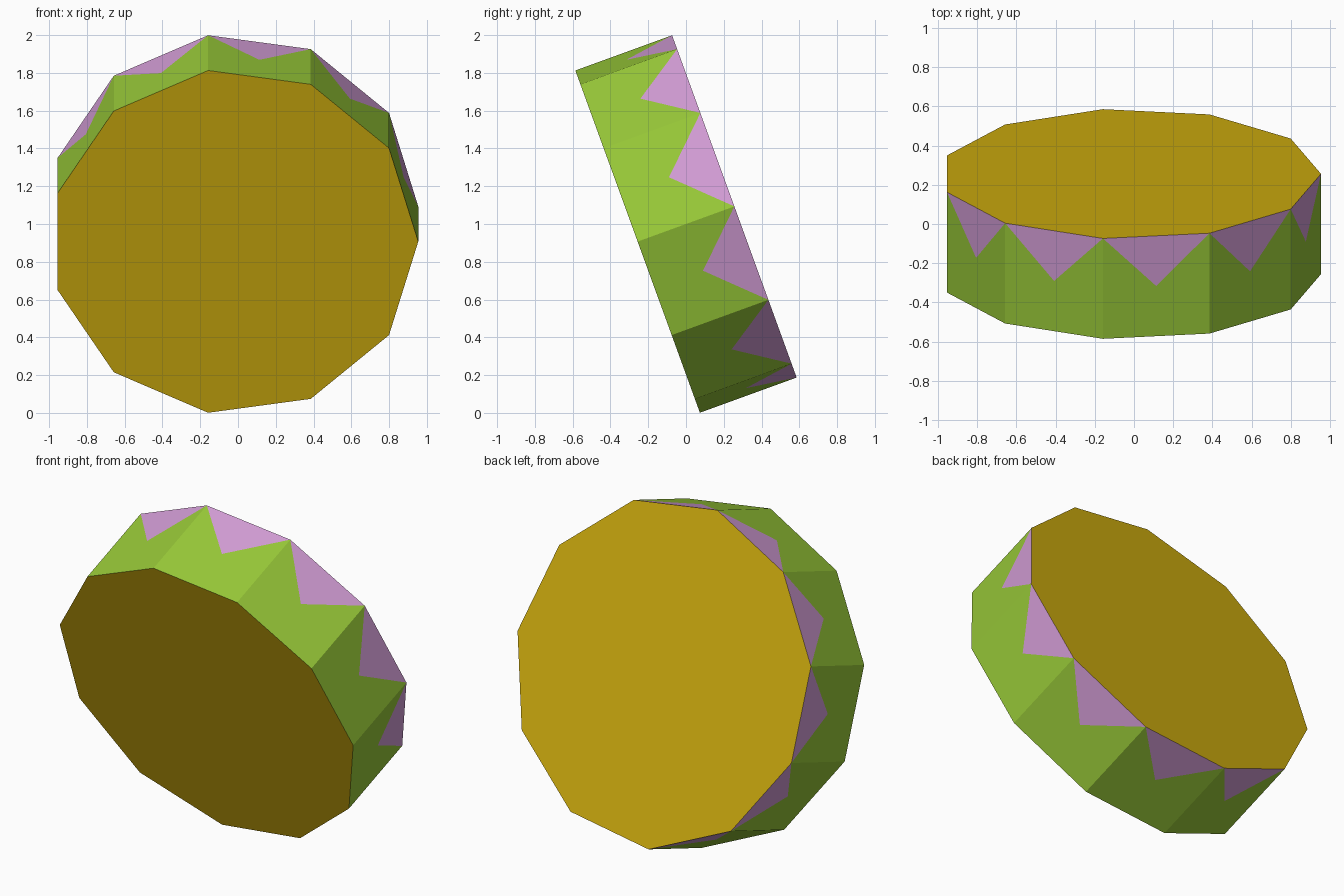
import bpy, bmesh, math
from mathutils import Matrix

if "Cube" in bpy.data.objects:
    bpy.data.objects.remove(bpy.data.objects["Cube"], do_unlink=True)

SIDES, RADIUS, DEPTH, TILT = 11, 0.974, 0.545, math.radians(20)


def srgb(*rgb):
    lin = [c / 12.92 if c <= 0.04045 else ((c + 0.055) / 1.055) ** 2.4
           for c in (v / 255 for v in rgb)]
    return (*lin, 1.0)


def material(name, colour):
    mat = bpy.data.materials.new(name)
    mat.use_nodes = True
    mat.diffuse_color = colour
    mat.node_tree.nodes["Principled BSDF"].inputs["Base Color"].default_value = colour
    return mat


GOLD, GREEN, PURPLE = range(3)
materials = [material("gold", srgb(208, 174, 14)),
             material("leaf green", srgb(152, 201, 56)),
             material("light purple", srgb(211, 157, 214))]

bm = bmesh.new()


def ring(z):
    return [bm.verts.new((RADIUS * math.cos(math.tau * k / SIDES),
                          RADIUS * math.sin(math.tau * k / SIDES), z))
            for k in range(SIDES)]


def face(verts, index):
    bm.faces.new(verts).material_index = index


# Two flat caps
front, back = ring(DEPTH / 2), ring(-DEPTH / 2)
face(front, GOLD)
face(back[::-1], GOLD)

# Rim: each side has a purple tooth reaching from the back edge to mid depth
for k in range(SIDES):
    n = (k + 1) % SIDES
    f0, f1, b0, b1 = front[k], front[n], back[k], back[n]
    tip = bm.verts.new((f0.co + f1.co + b0.co + b1.co) / 4)
    face((f0, tip, f1), GREEN)
    face((f0, b0, tip), GREEN)
    face((f1, tip, b1), GREEN)
    face((b0, b1, tip), PURPLE)
bmesh.ops.recalc_face_normals(bm, faces=bm.faces[:])

# Stand the drum up, leaning forward, and centre it
x_offset = -RADIUS * (1 - math.cos(math.pi / SIDES)) / 2
bm.transform(Matrix.Translation((x_offset, 0, 1.0))
             @ Matrix.Rotation(math.pi / 2 + TILT, 4, "X"))

mesh = bpy.data.meshes.new("tilted_drum")
bm.to_mesh(mesh)
bm.free()
for mat in materials:
    mesh.materials.append(mat)
drum = bpy.data.objects.new("tilted_drum", mesh)
bpy.context.collection.objects.link(drum)
